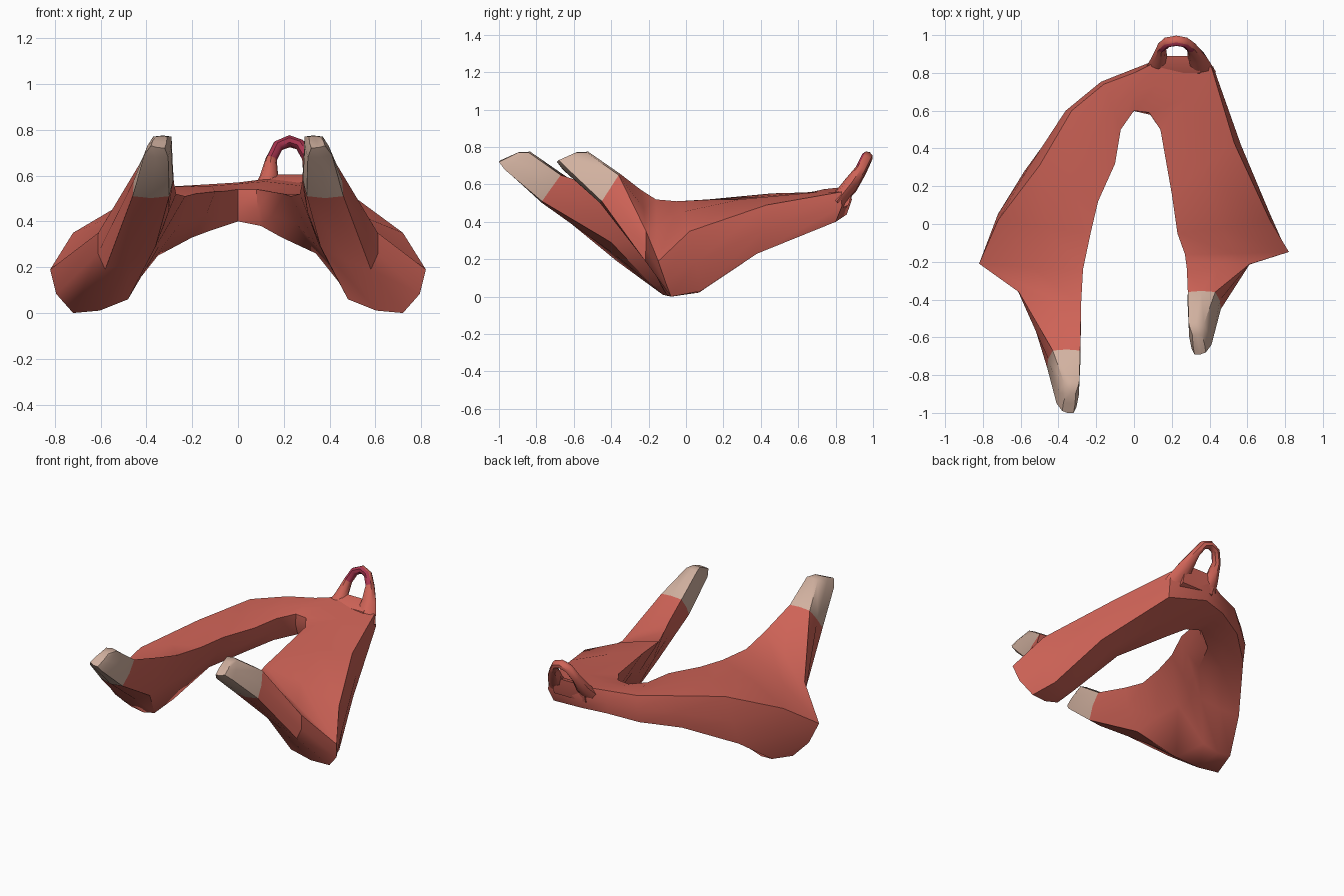
import bpy, bmesh
from mathutils import Vector

if "Cube" in bpy.data.objects:
    bpy.data.objects.remove(bpy.data.objects["Cube"])


def material(name, rgb):
    m = bpy.data.materials.new(name)
    m.diffuse_color = (*rgb, 1)
    m.use_nodes = True
    m.node_tree.nodes["Principled BSDF"].inputs["Base Color"].default_value = m.diffuse_color
    return m


RED = material("coral red", (0.62, 0.125, 0.095))
CREAM = material("pale tip", (0.64, 0.44, 0.35))
CRIMSON = material("dark crimson", (0.40, 0.035, 0.08))


def ring_of(quad):
    """Corners plus slightly bulged edge midpoints: an eight-sided section."""
    pts = [Vector(p) for p in quad]
    c = sum(pts, Vector()) / 4
    out = []
    for i, p in enumerate(pts):
        m = (p + pts[(i + 1) % 4]) / 2
        out += [p, c + (m - c) * 1.12]
    return out


def loft(name, rings, mats, rule):
    bm = bmesh.new()
    loops = [[bm.verts.new(p) for p in r] for r in rings]
    n = len(loops[0])
    for k, (a, b) in enumerate(zip(loops, loops[1:])):
        for i in range(n):
            j = (i + 1) % n
            bm.faces.new((a[i], a[j], b[j], b[i]))
    bm.faces.new(loops[0])
    bm.faces.new(loops[-1])
    bmesh.ops.recalc_face_normals(bm, faces=bm.faces)
    bm.normal_update()
    for f in bm.faces:
        f.material_index = rule(f)
    me = bpy.data.meshes.new(name)
    bm.to_mesh(me)
    bm.free()
    for m in mats:
        me.materials.append(m)
    ob = bpy.data.objects.new(name, me)
    bpy.context.collection.objects.link(ob)
    bpy.ops.object.select_all(action='DESELECT')
    ob.select_set(True)
    bpy.context.view_layer.objects.active = ob
    bpy.ops.object.shade_smooth_by_angle(angle=0.75)
    return ob


# Section corners: inner top, outer top, outer bottom, inner bottom
centre = [(0, .60, .54), (0, .80, .57), (0, .82, .43), (0, .62, .40)]
left_root = [
    [(-.07, .50, .53), (-.16, .74, .56), (-.18, .74, .39), (-.12, .54, .36)],
    [(-.10, .32, .53), (-.33, .60, .55), (-.37, .57, .34), (-.20, .36, .33)],
    [(-.19, .12, .52), (-.50, .31, .48), (-.58, .28, .18), (-.35, .20, .25)],
]
right_root = [
    [(.08, .59, .54), (.16, .88, .59), (.16, .86, .44), (.10, .60, .38)],
    [(.14, .50, .53), (.41, .83, .56), (.40, .80, .40), (.19, .52, .33)],
    [(.20, .16, .52), (.53, .43, .49), (.57, .38, .23), (.34, .25, .26)],
]
horn = [
    [(-.23, -.05, .51), (-.72, .02, .35), (-.68, .08, .03), (-.50, .05, .06)],
    [(-.27, -.24, .52), (-.82, -.21, .19), (-.72, -.08, .00), (-.48, -.18, .06)],
    [(-.28, -.42, .57), (-.61, -.36, .35), (-.58, -.37, .19), (-.36, -.40, .29)],
    [(-.285, -.67, .65), (-.43, -.67, .65), (-.46, -.76, .51), (-.30, -.77, .51)],
    [(-.29, -.84, .77), (-.37, -.84, .77), (-.41, -.95, .69), (-.305, -.97, .68)],
    [(-.31, -.90, .77), (-.36, -.90, .77), (-.38, -.99, .73), (-.32, -1.0, .72)],
]


def shorten(p):
    """Mirror to the right side, where the horn is shorter."""
    x, y, z = p
    return (-x, y + .31 * min(1, max(0, (-y - .1) / .55)), z)


right_horn = [[shorten(p) for p in q] for q in horn]
sections = (left_root + horn)[::-1] + [centre] + right_root + right_horn


def tip_rule(f):
    c = f.calc_center_median()
    edge = .565 if c.x < 0 else .345     # pale ends beyond the horn border
    return 1 if c.z > .56 and -c.y + (c.z - .58) * .7 > edge + .14 else 0


# Two sweeping arms joined at the back, with pale horn tips
loft("curved_arms", [ring_of(q) for q in sections], [RED, CREAM], tip_rule)

# Hanging loop: a tapered tube arched over the back
path = [(.12, .80, .50), (.135, .88, .59), (.145, .935, .67), (.175, .962, .73),
        (.225, .97, .75), (.27, .962, .735), (.305, .935, .68),
        (.335, .88, .60), (.35, .80, .50)]
widths = [.07, .042, .025, .025, .026, .025, .027, .05, .085]
pts = [Vector(p) for p in path]
across = Vector((0, .85, -.5)).normalized()
rings = []
for i, p in enumerate(pts):
    t = (pts[min(i + 1, len(pts) - 1)] - pts[max(i - 1, 0)]).normalized()
    u = (across - t * across.dot(t)).normalized()
    v = t.cross(u)
    w = widths[i]
    d = min(.04, max(w, .03))
    rings.append([p + u * d * a + v * w * b for a, b in
                  ((1, 0), (.7, .7), (0, 1), (-.7, .7),
                   (-1, 0), (-.7, -.7), (0, -1), (.7, -.7))])
loft("hanging_loop", rings, [RED, CRIMSON],
     lambda f: 1 if f.calc_center_median().z > .66 and f.normal.y < -.2 else 0)

# Web under the loop, closing the lower edge of the hole
web = [[(x, .78, .46), (x, .80, .57), (x, .89, .605), (x, .87, .49)]
       for x in (.12, .22, .35)]
loft("loop_base", [ring_of(q) for q in web], [RED], lambda f: 0)
